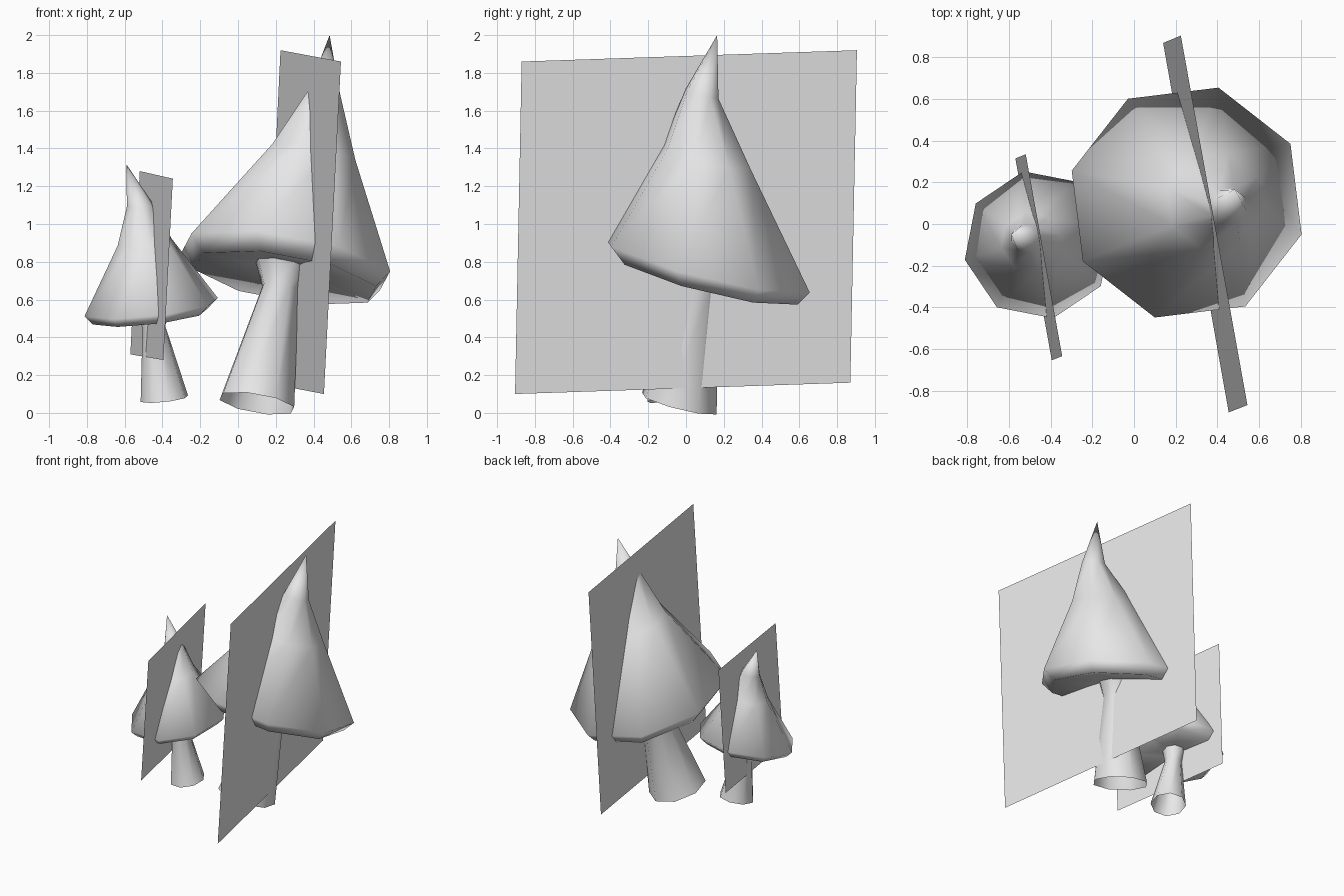
import bpy
from math import sin, cos, radians

cube = bpy.data.objects.get("Cube")
if cube:
    bpy.data.objects.remove(cube, do_unlink=True)

SIDES = 8

grey = bpy.data.materials.new("plain_grey")
grey.use_nodes = True
grey.diffuse_color = (0.8, 0.8, 0.8, 1)
grey.node_tree.nodes["Principled BSDF"].inputs["Base Color"].default_value = (0.8, 0.8, 0.8, 1)


def add_mesh(name, verts, faces, smooth):
    mesh = bpy.data.meshes.new(name)
    mesh.from_pydata(verts, [], faces)
    mesh.materials.append(grey)
    for poly in mesh.polygons:
        poly.use_smooth = smooth
    obj = bpy.data.objects.new(name, mesh)
    bpy.context.collection.objects.link(obj)
    return obj


def loft(name, rings, phase, tip=None):
    """Skin tilted rings (x, y, z, radius, slope scale), lowest first, with an optional tip."""
    verts, faces = [], []
    for x, y, z, r, (sx, sy) in rings:
        for i in range(SIDES):
            a = radians(phase + i * 360 / SIDES)
            dx, dy = r * cos(a), r * sin(a)
            verts.append((x + dx, y + dy, z + sx * dx + sy * dy))
    for k in range(len(rings) - 1):
        for i in range(SIDES):
            j = (i + 1) % SIDES
            low, high = k * SIDES, (k + 1) * SIDES
            faces.append((low + i, low + j, high + j, high + i))
    if tip:
        verts.append(tip)
        last = (len(rings) - 1) * SIDES
        faces += [(last + i, last + (i + 1) % SIDES, len(verts) - 1) for i in range(SIDES)]
    return add_mesh(name, verts, faces, True)


# Large mushroom: bent, tilted cap on a flared open stem
tilt = (-0.16, -0.25)
loft("large_cap", [
    (0.23, 0.09, 0.78, 0.14, tilt),
    (0.25, 0.11, 0.715, 0.50, tilt),
    (0.253, 0.103, 0.80, 0.573, tilt),
    (0.39, 0.11, 1.36, 0.24, tilt),
    (0.455, 0.085, 1.69, 0.09, tilt),
], -15.5, (0.485, 0.165, 2.0))
loft("large_stem", [
    (0.10, -0.035, 0.05, 0.205, tilt),
    (0.225, 0.07, 0.66, 0.10, tilt),
    (0.23, 0.09, 0.78, 0.14, tilt),
], -15.5)

# Small mushroom
tilt = (0.11, 0.14)
loft("small_cap", [
    (-0.45, -0.09, 0.54, 0.08, tilt),
    (-0.465, -0.10, 0.51, 0.31, tilt),
    (-0.46, -0.10, 0.56, 0.36, tilt),
    (-0.495, -0.085, 0.905, 0.145, tilt),
    (-0.52, -0.07, 1.10, 0.07, tilt),
], 11.5, (-0.59, -0.05, 1.315))
loft("small_stem", [
    (-0.39, -0.08, 0.075, 0.128, tilt),
    (-0.445, -0.09, 0.45, 0.062, tilt),
    (-0.45, -0.09, 0.54, 0.08, tilt),
], 11.5)

# Thin upright panels slicing through each mushroom
add_mesh("large_panel", [
    (0.225, 0.905, 1.92), (0.545, -0.87, 1.86),
    (0.455, -0.905, 0.10), (0.14, 0.87, 0.16)], [(0, 1, 2, 3)], False)
add_mesh("small_panel", [
    (-0.52, 0.335, 1.28), (-0.345, -0.635, 1.24),
    (-0.395, -0.655, 0.28), (-0.57, 0.315, 0.31)], [(0, 1, 2, 3)], False)
